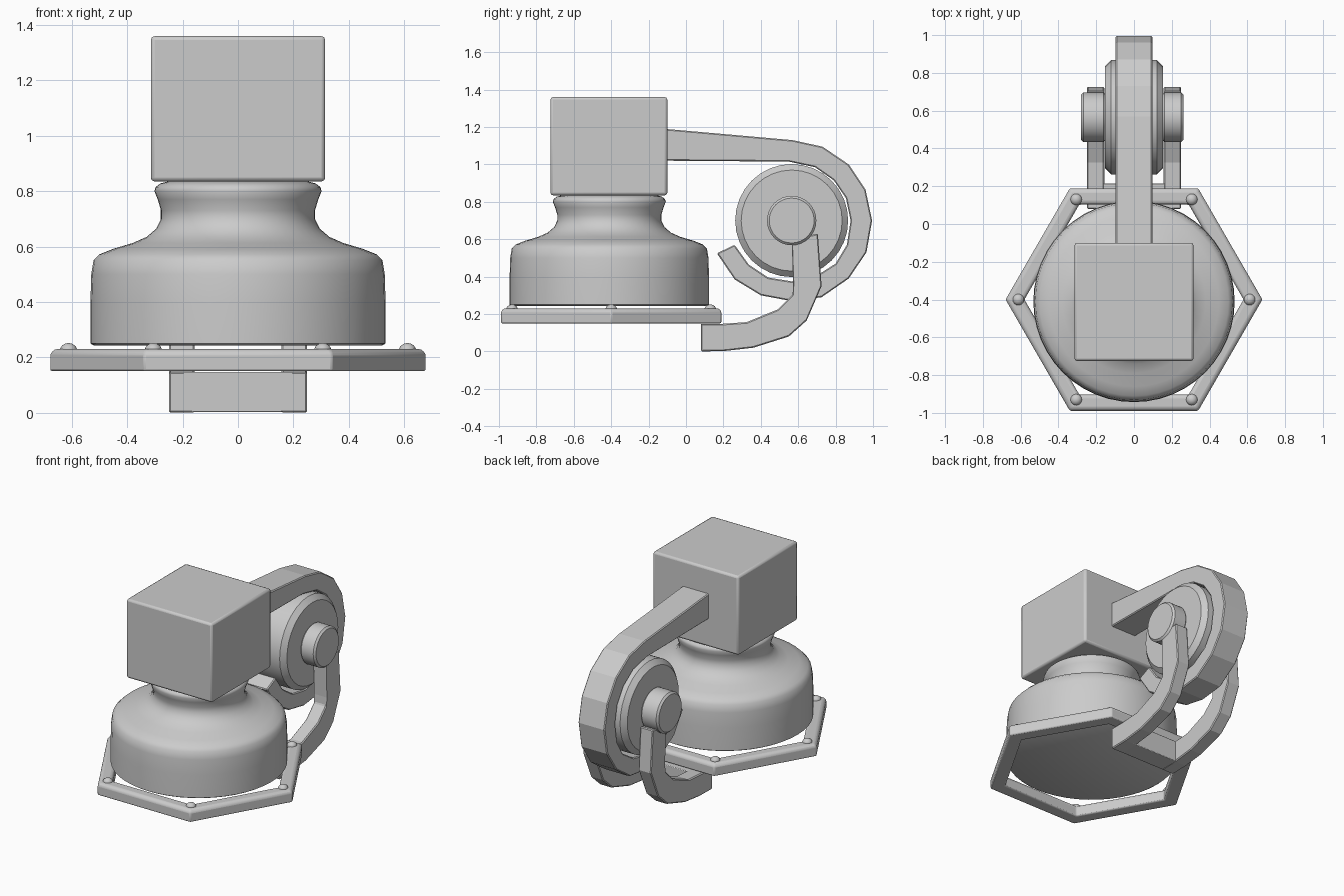
import bpy, bmesh, math
from mathutils import Matrix, Vector

if "Cube" in bpy.data.objects:
    bpy.data.objects.remove(bpy.data.objects["Cube"])


def finish(name, bm, bevel=0.0, angle=30, segments=2):
    bmesh.ops.remove_doubles(bm, verts=bm.verts, dist=1e-5)
    bmesh.ops.recalc_face_normals(bm, faces=bm.faces)
    me = bpy.data.meshes.new(name)
    bm.to_mesh(me)
    bm.free()
    ob = bpy.data.objects.new(name, me)
    bpy.context.collection.objects.link(ob)
    if bevel:
        m = ob.modifiers.new("bevel", 'BEVEL')
        m.width, m.segments = bevel, segments
        m.limit_method, m.angle_limit = 'ANGLE', math.radians(40)
    if angle:
        bpy.ops.object.select_all(action='DESELECT')
        ob.select_set(True)
        bpy.context.view_layer.objects.active = ob
        bpy.ops.object.shade_smooth_by_angle(angle=math.radians(angle))
    return ob


def box(name, x0, x1, y0, y1, z0, z1, bevel):
    bm = bmesh.new()
    bmesh.ops.create_cube(bm, size=1, matrix=Matrix.Translation(
        ((x0 + x1) / 2, (y0 + y1) / 2, (z0 + z1) / 2))
        @ Matrix.Diagonal((x1 - x0, y1 - y0, z1 - z0, 1)))
    return finish(name, bm, bevel)


def lathe(name, profile, place, n=32, closed=False, bevel=0.0, angle=30):
    # spins (radius, height) points about local z; closed makes a ring
    bm = bmesh.new()
    rings = [[bm.verts.new(place @ Vector((r * math.cos(2 * math.pi * i / n),
                                           r * math.sin(2 * math.pi * i / n), h)))
              for i in range(n)] for r, h in profile]
    pairs = list(zip(rings, rings[1:]))
    if closed:
        pairs.append((rings[-1], rings[0]))
    else:
        bm.faces.new(rings[0])
        bm.faces.new(rings[-1])
    for a, b in pairs:
        for i in range(n):
            j = (i + 1) % n
            bm.faces.new((a[i], a[j], b[j], b[i]))
    return finish(name, bm, bevel, angle)


def curved_bar(name, outer, inner, x0, x1, bevel):
    # bar following paired outer / inner (y, z) points
    bm = bmesh.new()
    loops = [[bm.verts.new(p) for p in ((x0, *o), (x1, *o), (x1, *i), (x0, *i))]
             for o, i in zip(outer, inner)]
    for a, b in zip(loops, loops[1:]):
        for k in range(4):
            bm.faces.new((a[k], a[(k + 1) % 4], b[(k + 1) % 4], b[k]))
    bm.faces.new(loops[0])
    bm.faces.new(loops[-1])
    return finish(name, bm, bevel, 0, 1)


# head block
box("head_block", -0.315, 0.315, -0.725, -0.1, 0.835, 1.36, 0.014)

# turned body with a narrow neck
centre = Matrix.Translation((0, -0.41, 0))
lathe("body", [(0.52, 0.242), (0.533, 0.25), (0.533, 0.40), (0.53, 0.50), (0.522, 0.55),
               (0.50, 0.572), (0.45, 0.592), (0.38, 0.613), (0.33, 0.635), (0.295, 0.665),
               (0.278, 0.70), (0.278, 0.73), (0.29, 0.77), (0.302, 0.80), (0.298, 0.815),
               (0.28, 0.828), (0.25, 0.836)], centre, 48, angle=40)

# six-sided base frame with a bolt on each corner
lathe("base_frame", [(0.68, 0.15), (0.68, 0.215), (0.662, 0.23), (0.595, 0.23),
                     (0.58, 0.215), (0.58, 0.15)],
      Matrix.Translation((0, -0.40, 0)), 6, closed=True, bevel=0.008)
for k in range(6):
    a = k * math.pi / 3
    at = Matrix.Translation((0.612 * math.cos(a), -0.40 + 0.612 * math.sin(a), 0.22))
    lathe("bolt", [(0.03, 0), (0.03, 0.012), (0.024, 0.022), (0.013, 0.029), (0.004, 0.031)],
          at, 16, angle=50)

# faceted hook strap from the head around the wheel
curved_bar("hook_strap",
           [(-0.11, 1.19), (0.57, 1.13), (0.73, 1.095), (0.87, 1.0), (0.96, 0.865), (0.995, 0.70),
            (0.965, 0.53), (0.87, 0.39), (0.725, 0.29), (0.56, 0.27), (0.40, 0.30),
            (0.26, 0.385), (0.165, 0.525)],
           [(-0.11, 1.02), (0.55, 1.015), (0.69, 0.985), (0.79, 0.915), (0.855, 0.82),
            (0.88, 0.70), (0.86, 0.57), (0.80, 0.47), (0.69, 0.40), (0.565, 0.375),
            (0.44, 0.395), (0.335, 0.465), (0.26, 0.57)],
           -0.097, 0.097, 0.006)

# wheel and hub caps on the x axis
axle = Matrix.Translation((0, 0.565, 0.70)) @ Matrix.Rotation(math.pi / 2, 4, 'Y')
lathe("wheel", [(0.27, -0.153), (0.302, -0.122), (0.302, 0.122), (0.27, 0.153)], axle, 32)
for name, x0, x1 in (("left_hub", -0.28, -0.15), ("right_hub", 0.15, 0.262)):
    lathe(name, [(0.12, x0), (0.132, x0 + 0.012), (0.132, x1 - 0.012), (0.12, x1)], axle, 32)

# curved fork legs joined by a cross foot
outer = [(0.08, 0), (0.21, 0.003), (0.36, 0.02), (0.55, 0.08), (0.645, 0.165),
         (0.725, 0.35), (0.705, 0.63)]
inner = [(0.08, 0.147), (0.18, 0.147), (0.325, 0.157), (0.49, 0.225), (0.57, 0.305),
         (0.573, 0.36), (0.565, 0.60)]
for name, x0, x1 in (("left_fork_leg", -0.25, -0.157), ("right_fork_leg", 0.157, 0.25)):
    curved_bar(name, outer, inner, x0, x1, 0.006)
box("cross_foot", -0.2, 0.2, 0.08, 0.215, 0.003, 0.147, 0.004)
